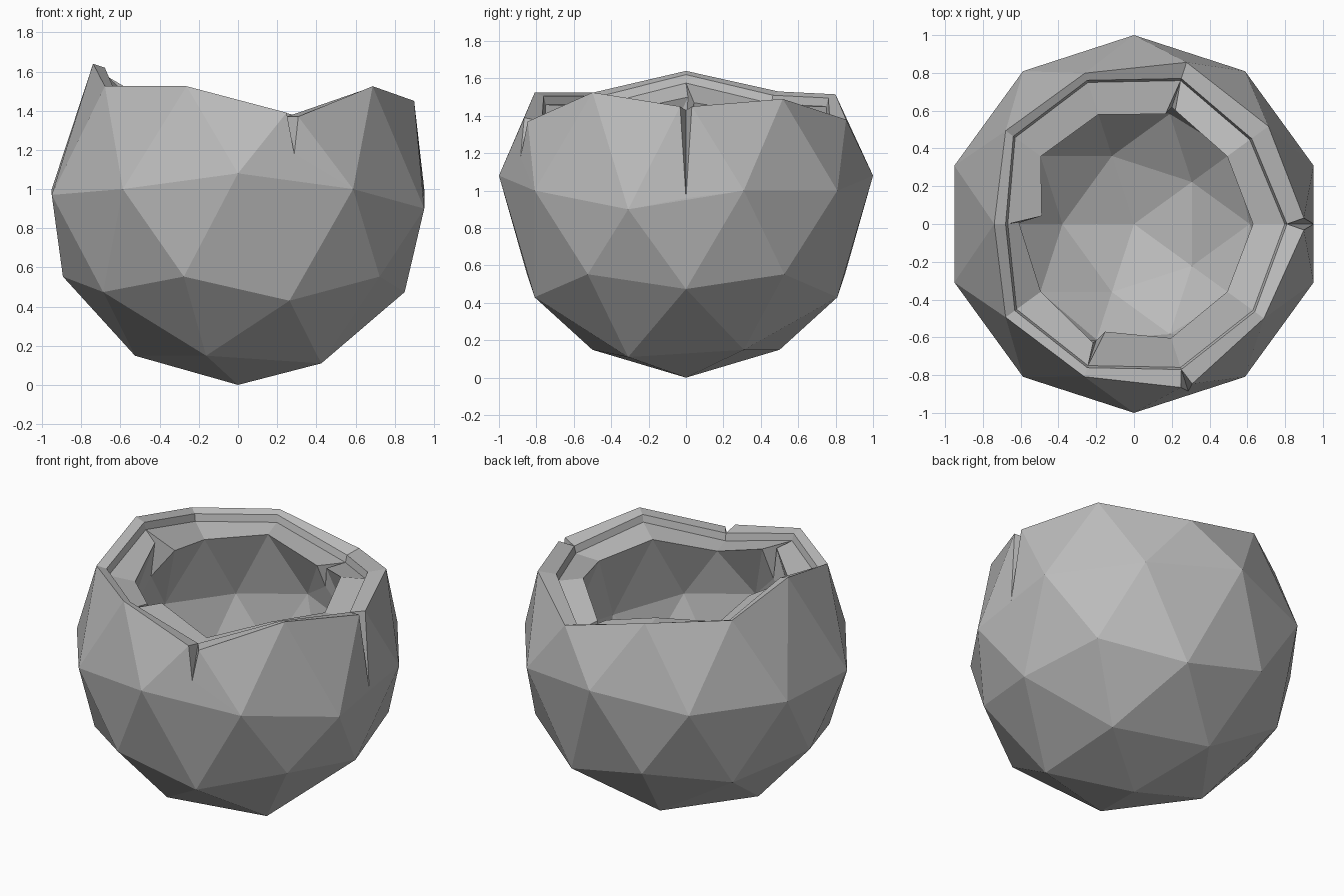
import bpy, bmesh
from math import sin, cos, radians

cube = bpy.data.objects.get("Cube")
if cube:
    bpy.data.objects.remove(cube)

N, STEP = 10, 36
INNER = 0.72  # size of the hollow relative to the outside

# Rim by direction: outer radius, outer height, rim width, hole radius, hole height
RIM = [(.89, 1.45, .08, .63, 1.38), (.88, 1.49, .11, .61, 1.44),
       (.90, 1.38, .09, .61, 1.34), (.84, 1.515, .04, .61, 1.45),
       (.84, 1.53, .05, .61, 1.42), (.74, 1.64, .06, .60, 1.48),
       (.84, 1.525, .06, .61, 1.42), (.85, 1.525, .05, .61, 1.45),
       (.90, 1.39, .09, .635, 1.33), (.85, 1.525, .06, .61, 1.42)]
EQUATOR_Z = [1, 1, 1.08, 1, 1, .97, 1, 1.08, 1, .9]

# Cracks: direction -> two (angle offset, radius, height) lips and a tip (radius, height)
OUTER_CRACKS = {0: ((-2, .90, 1.45), (2, .90, 1.45), (.951, .96)),
                8: ((-2, .90, 1.39), (2, .90, 1.37), (.93, 1.18))}
INNER_CRACKS = {2: ((-2, .64, 1.33), (2, .605, 1.34), (.65, 1.2)),
                5: ((-5, .49, 1.47), (-1, .61, 1.50), (.63, 1.28)),
                7: ((-1, .665, 1.45), (3, .59, 1.45), (.65, 1.25))}

bm = bmesh.new()


def vert(angle, r, z):
    a = radians(angle)
    return bm.verts.new((r * cos(a), r * sin(a), z))


def face(*verts):
    bm.faces.new(verts)


def bowl(scale):
    """Faceted lower half; returns its equator ring."""
    def point(angle, r, z):
        return vert(angle, r * scale, 1 + (z - 1) * scale)
    equator = [point(STEP * k + 18, 1, EQUATOR_Z[k]) for k in range(N)]
    lower = []
    for k in range(N):
        r, z = (.894, .553) if k % 2 else (.851, .43 if k in (2, 8) else .474)
        lower.append(point(STEP * k, r, z))
    base = {k: point(STEP * k, .526, .11 if k == 9 else .149) for k in range(1, N, 2)}
    bottom = point(0, 0, 0)
    for k in range(N):
        n = (k + 1) % N
        face(lower[k], lower[n], equator[k])
        face(equator[k - 1], lower[k], equator[k])
        b = base[k if k % 2 else n]
        face(b, lower[n], lower[k])
    for k in base:
        n = (k + 2) % N
        face(base[k], base[n], lower[(k + 1) % N])
        face(bottom, base[n], base[k])
    return equator


def upper_band(equator, lips, cracks, backing):
    """Triangles from the equator to the lip, opened where there are cracks."""
    for k in range(N):
        before, after, n = equator[k - 1], equator[k], (k + 1) % N
        face(after, lips[n][0], lips[k][-1])
        if k in cracks:
            left, right = lips[k]
            tip = vert(STEP * k, *cracks[k][2])
            face(before, after, tip)
            face(before, tip, left)
            face(after, right, tip)
            face(left, tip, backing[k])
            face(right, backing[k], tip)
        else:
            face(before, after, lips[k][0])


def make_lip(k, r, z, cracks):
    if k in cracks:
        return [vert(STEP * k + a, lr, lz) for a, lr, lz in cracks[k][:2]]
    return [vert(STEP * k, r, z)]


# Shell outside, rim ledge, step and inner opening
outer, ledge, step, hole = [], [], [], []
for k, (r, z, width, hr, hz) in enumerate(RIM):
    outer.append(make_lip(k, r, z, OUTER_CRACKS))
    ledge.append(vert(STEP * k, r - width, z - .02))
    step.append(vert(STEP * k, r - width - .012, z - .065))
    hole.append(make_lip(k, hr, hz, INNER_CRACKS))

upper_band(bowl(1), outer, OUTER_CRACKS, ledge)
upper_band(bowl(INNER), hole, INNER_CRACKS, step)
for k in range(N):
    n = (k + 1) % N
    face(outer[k][-1], outer[n][0], ledge[n], ledge[k])
    face(ledge[k], ledge[n], step[n], step[k])
    face(step[k], step[n], hole[n][0], hole[k][-1])

bmesh.ops.recalc_face_normals(bm, faces=bm.faces)
mesh = bpy.data.meshes.new("broken_shell")
bm.to_mesh(mesh)
bm.free()

# Plain grey material
grey = bpy.data.materials.new("stone grey")
grey.use_nodes = True
color = (.5, .5, .5, 1)
grey.diffuse_color = color
grey.node_tree.nodes["Principled BSDF"].inputs["Base Color"].default_value = color
mesh.materials.append(grey)

shell = bpy.data.objects.new("broken_shell", mesh)
bpy.context.collection.objects.link(shell)
